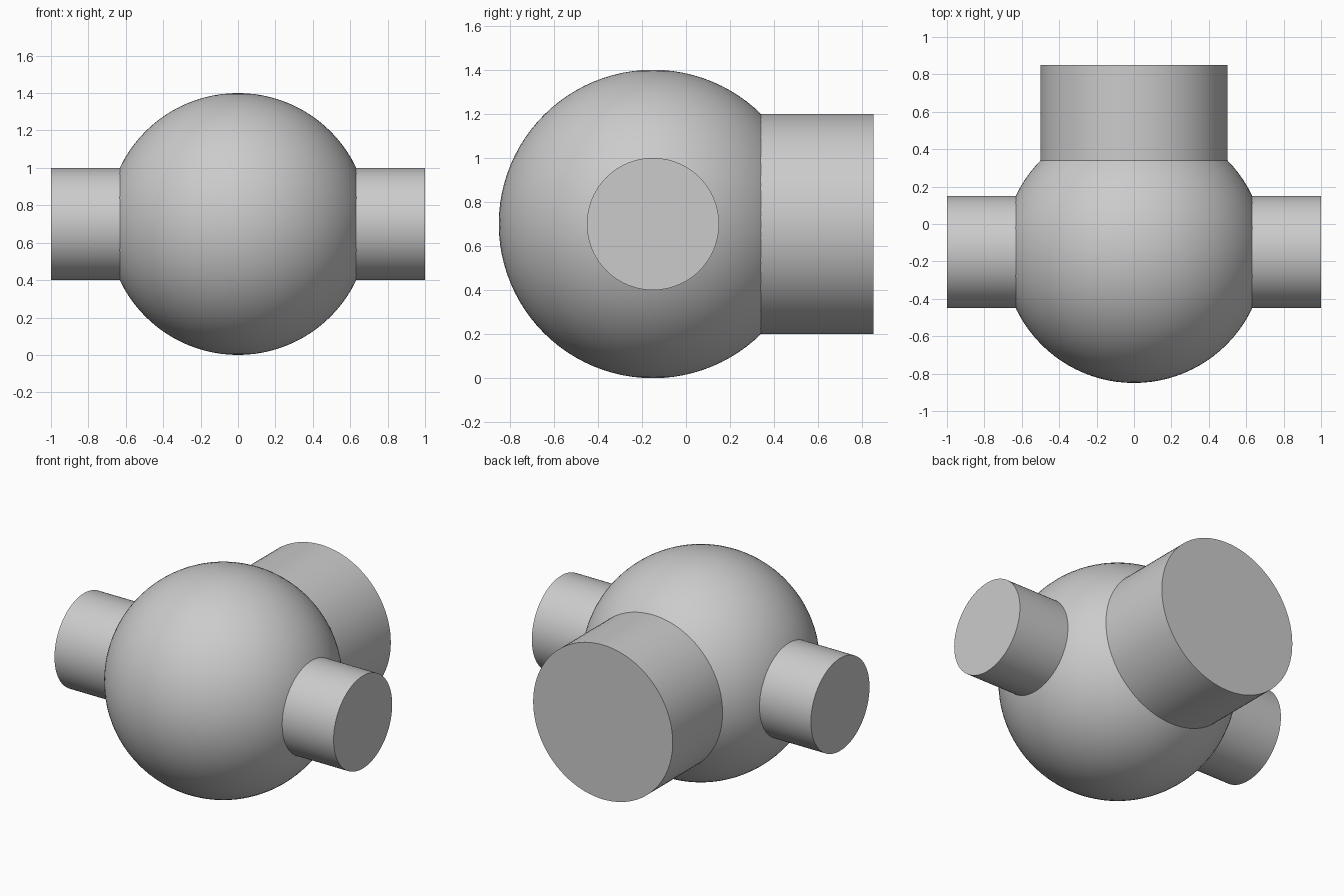
import bpy
import bmesh
import math
from mathutils import Matrix, Vector

cube = bpy.data.objects.get("Cube")
if cube:
    bpy.data.objects.remove(cube, do_unlink=True)

CENTRE = Vector((0, -0.15, 0.7))
BALL_RADIUS = 0.7
OVERLAP = 0.02

grey = bpy.data.materials.new("plain grey")
grey.use_nodes = True
grey.diffuse_color = (0.6, 0.6, 0.6, 1)
grey.node_tree.nodes["Principled BSDF"].inputs["Base Color"].default_value = grey.diffuse_color


def finish(name, bm):
    """Turn a bmesh into a smooth-shaded object placed at the ball centre."""
    mesh = bpy.data.meshes.new(name)
    bm.to_mesh(mesh)
    bm.free()
    mesh.materials.append(grey)
    obj = bpy.data.objects.new(name, mesh)
    obj.location = CENTRE
    bpy.context.collection.objects.link(obj)
    bpy.ops.object.select_all(action='DESELECT')
    obj.select_set(True)
    bpy.context.view_layer.objects.active = obj
    bpy.ops.object.shade_smooth_by_angle(angle=math.radians(30))
    return obj


def add_stub(name, direction, radius, reach):
    """Round stub from just inside the ball surface out to a flat capped end."""
    direction = Vector(direction)
    start = math.sqrt(BALL_RADIUS ** 2 - radius ** 2) - OVERLAP
    turn = direction.to_track_quat('Z', 'Y').to_matrix().to_4x4()
    shift = Matrix.Translation(direction * (start + reach) / 2)
    bm = bmesh.new()
    bmesh.ops.create_cone(bm, cap_ends=True, segments=96, radius1=radius,
                          radius2=radius, depth=reach - start, matrix=shift @ turn)
    return finish(name, bm)


# Central ball
ball = bmesh.new()
bmesh.ops.create_uvsphere(ball, u_segments=96, v_segments=48, radius=BALL_RADIUS)
finish("ball_body", ball)

# Matching side stubs and the wide rear stub
for side, sign in (("left", 1), ("right", -1)):
    add_stub(side + "_stub", (sign, 0, 0), 0.3, 1.0)
add_stub("rear_stub", (0, 1, 0), 0.5, 1.0)
